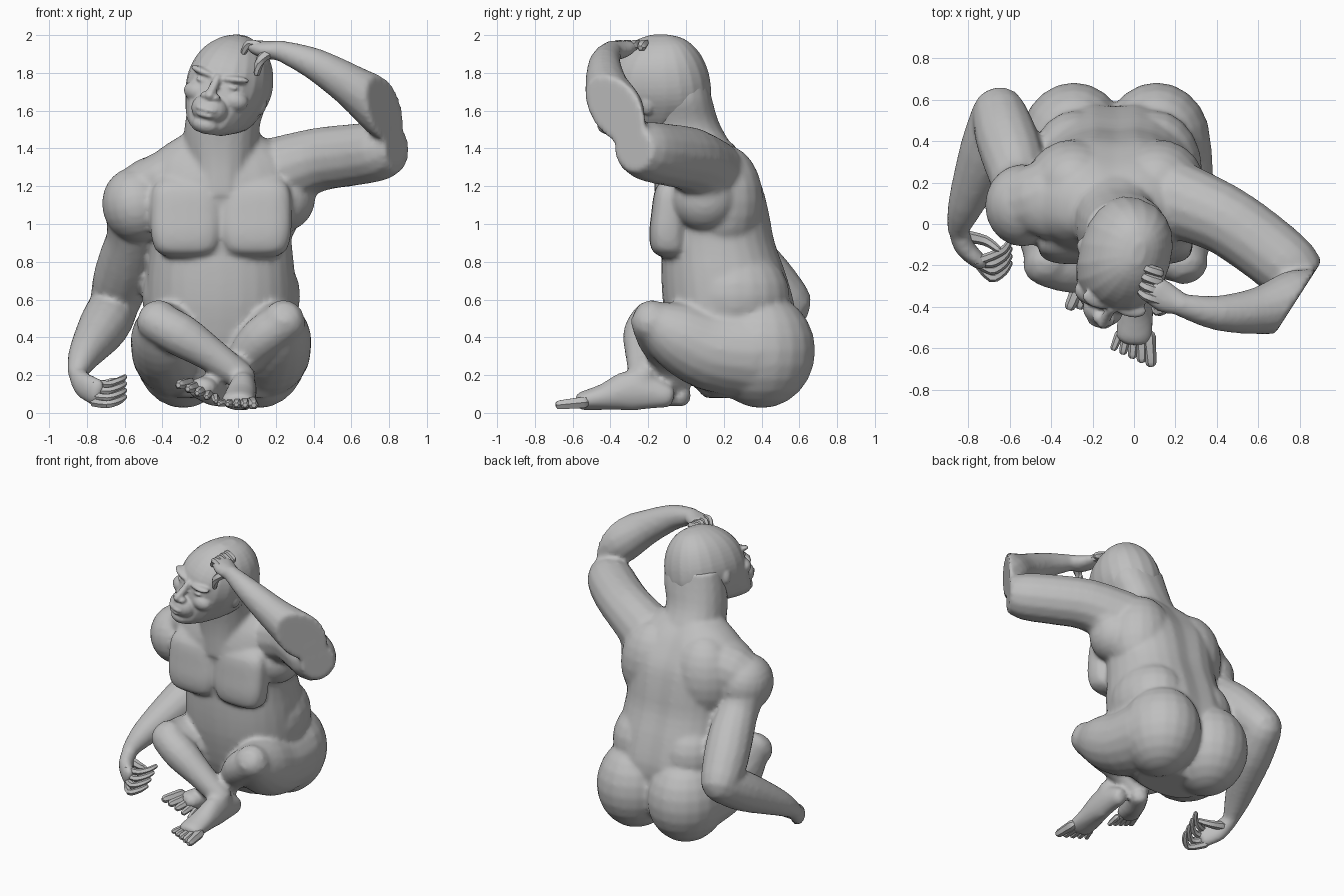
import bpy
import bmesh
import math
from mathutils import Vector, Matrix

cube = bpy.data.objects.get("Cube")
if cube:
    bpy.data.objects.remove(cube)

clay = bpy.data.materials.new("clay grey")
clay.use_nodes = True
clay.diffuse_color = (.52, .52, .52, 1)
clay.node_tree.nodes["Principled BSDF"].inputs["Base Color"].default_value = (.52, .52, .52, 1)
parts = []
MID = -.09  # body centre line


def finish(name, bm, matrix=None):
    if matrix:
        bmesh.ops.transform(bm, matrix=matrix, verts=bm.verts)
    bmesh.ops.recalc_face_normals(bm, faces=bm.faces)
    mesh = bpy.data.meshes.new(name)
    bm.to_mesh(mesh)
    bm.free()
    mesh.materials.append(clay)
    obj = bpy.data.objects.new(name, mesh)
    bpy.context.scene.collection.objects.link(obj)
    parts.append(obj)
    return obj


def blend(name, voxel, rounds):
    """Fuse every part built so far into one soft skin."""
    bm = bmesh.new()
    for part in parts:
        bm.from_mesh(part.data)
        bpy.data.objects.remove(part)
    obj = finish(name, bm)
    remesh = obj.modifiers.new("Fuse", 'REMESH')
    remesh.mode = 'VOXEL'
    remesh.voxel_size = voxel
    remesh.use_smooth_shade = True
    soften = obj.modifiers.new("Soften", 'SMOOTH')
    soften.factor = .5
    soften.iterations = rounds
    parts.clear()


def chop(obj, normal, distance):
    """Slice a part off flat."""
    bm = bmesh.new()
    bm.from_mesh(obj.data)
    normal = Vector(normal).normalized()
    bmesh.ops.bisect_plane(bm, geom=[*bm.verts, *bm.edges, *bm.faces],
                           plane_co=normal * distance, plane_no=normal, clear_outer=True)
    bmesh.ops.holes_fill(bm, edges=[e for e in bm.edges if e.is_boundary])
    bm.to_mesh(obj.data)
    bm.free()


def skin(name, rings, matrix=None):
    """Close a row of rings into one solid."""
    bm = bmesh.new()
    loops = [[bm.verts.new(p) for p in ring] for ring in rings]
    count = len(loops[0])
    for low, high in zip(loops, loops[1:]):
        for i in range(count):
            j = (i + 1) % count
            bm.faces.new((low[i], low[j], high[j], high[i]))
    bm.faces.new(loops[0])
    bm.faces.new(loops[-1])
    return finish(name, bm, matrix)


def spline(points, steps=3):
    """Pass a smooth curve through tuples of any length."""
    pts = [points[0], *points, points[-1]]
    out = []
    for a, b, c, d in zip(pts, pts[1:], pts[2:], pts[3:]):
        for k in range(steps):
            t = k / steps
            out.append([q + t / 2 * (r - p + t * (2*p - 5*q + 4*r - s + t * (3*q - p - 3*r + s)))
                        for p, q, r, s in zip(a, b, c, d)])
    return out + [list(points[-1])]


def limb(name, *points, sides=14, matrix=None):
    """Tube through (x, y, z, half width, half height) with rounded ends."""
    row = spline([p if len(p) == 5 else (*p, p[-1]) for p in points])
    pos = [Vector(p[:3]) for p in row]
    stations = []
    for i, p in enumerate(row):
        d = (pos[min(i + 1, len(pos) - 1)] - pos[max(i - 1, 0)]).normalized()
        stations.append((pos[i], d, p[3], p[4]))

    def cap(station, sign):
        c, d, a, b = station
        return [(c + d * sign * min(a, b) * k, d, a * s, b * s) for k, s in ((.5, .86), (.85, .5))]

    rings = []
    for c, d, a, b in cap(stations[0], -1)[::-1] + stations + cap(stations[-1], 1):
        side = d.cross(Vector((0, 0, 1))).normalized()
        up = side.cross(d)
        angles = [math.tau * k / sides for k in range(sides)]
        rings.append([c + side * a * math.cos(t) + up * b * math.sin(t) for t in angles])
    return skin(name, rings, matrix)


def stack(name, *sections, sides=28, groove=0, power=.88, matrix=None):
    """Level ovals given as (z, centre x, half width, front y, back y)."""
    rings = []
    for z, cx, w, front, back in spline(sections):
        ring = []
        for k in range(sides):
            t = math.tau * k / sides
            c, s = math.cos(t), math.sin(t)
            x = w * math.copysign(abs(c) ** power, c)
            y = (front + back) / 2 + (back - front) / 2 * math.copysign(abs(s) ** power, s)
            if s > 0:
                y -= groove * math.exp(-(x / .07) ** 2)
            ring.append((cx + x, y, z))
        rings.append(ring)
    return skin(name, rings, matrix)


def ball(name, centre, radii, matrix=None, turn=0):
    bm = bmesh.new()
    bmesh.ops.create_uvsphere(bm, u_segments=20, v_segments=12, radius=1)
    local = Matrix.Translation(centre) @ Matrix.Rotation(turn, 4, 'Y') @ Matrix.Diagonal((*radii, 1))
    return finish(name, bm, matrix @ local if matrix else local)


# Torso and neck
stack("torso", (.08, MID, .24, .1, .4), (.25, MID, .37, -.04, .53), (.5, MID, .4, -.11, .59),
      (.7, MID, .395, -.13, .55), (.9, MID, .375, -.13, .48), (1.05, MID, .38, -.14, .45),
      (1.2, MID, .42, -.16, .41), (1.32, MID, .4, -.13, .34), (1.4, MID, .32, -.1, .28),
      (1.47, MID, .21, -.08, .21), groove=.02)
stack("neck", (1.15, MID, .17, -.17, .3), (1.3, MID, .185, -.17, .3), (1.42, MID, .2, -.18, .24),
      (1.54, -.08, .2, -.2, .175), (1.66, -.05, .21, -.2, .14), (1.78, -.04, .19, -.18, .11), sides=18)

# Paired muscles, buttocks and thighs
for side, s in (("right", -1), ("left", 1)):
    x = MID + s * .185
    stack(side + "_chest", (.825, x, .1, -.13, 0), (.86, x, .16, -.18, 0), (.94, x, .185, -.195, 0),
          (1.05, x, .19, -.185, 0), (1.18, x, .18, -.165, 0), (1.24, x, .14, -.12, 0),
          sides=20, power=.65)
    ball(side + "_trapezius", (MID + s * .27, .1, 1.27), (.27, .18, .13), turn=s * .35)
    ball(side + "_back", (MID + s * .2, .2, 1.12), (.23, .21, .3))
    ball(side + "_flank", (MID + s * .19, .26, .62), (.23, .29, .26))
    ball(side + "_buttock", (MID + s * .2, .4, .33), (.26, .285, .305))
    limb(side + "_thigh", (MID + s * .22, .33, .32, .25), (MID + s * .26, .12, .34, .22),
         (MID + s * .3, -.06, .42, .18), (MID + s * .33, -.18, .485, .115), sides=18)

# Crossed shins and feet
limb("right_shin", (-.43, -.19, .48, .11), (-.3, -.22, .41, .115),
     (-.13, -.23, .3, .09), (.02, -.23, .19, .075))
limb("left_shin", (.25, -.18, .48, .11), (.12, -.14, .39, .115),
     (0, -.08, .25, .085), (-.08, -.05, .14, .07))
limb("right_foot", (.04, -.11, .09, .055, .065), (.03, -.28, .12, .07, .11),
     (.01, -.43, .085, .085, .072), (0, -.54, .065, .09, .052))
limb("left_foot", (-.07, -.03, .09, .06, .06), (-.13, -.14, .12, .07, .085),
     (-.19, -.28, .13, .08, .06))

# Lowered right arm
limb("right_deltoid", (-.32, .17, 1.22, .17), (-.45, .12, 1.18, .18), (-.54, .09, 1.11, .17))
ball("right_shoulder", (-.54, .09, 1.1), (.18, .2, .2), turn=-.2)
limb("right_upper_arm", (-.56, .12, 1.08, .15), (-.56, .2, .95, .135),
     (-.585, .32, .82, .15), (-.62, .43, .7, .15), (-.65, .53, .59, .135))
limb("right_forearm", (-.655, .53, .57, .13), (-.71, .35, .46, .135),
     (-.81, .1, .31, .09), (-.85, -.02, .22, .055))
limb("right_palm", (-.85, -.02, .21, .05), (-.82, -.11, .15, .05, .07), (-.75, -.18, .11, .04, .075))

# Raised left arm, flat across the folded elbow
ball("left_armpit", (.24, .1, 1.14), (.17, .18, .18))
upper = limb("left_upper_arm", (.84, -.3, 1.43, .11), (.76, -.22, 1.39, .155), (.6, -.09, 1.365, .165),
             (.42, .03, 1.34, .17), (.2, .12, 1.27, .19))
fore = limb("left_forearm", (.86, -.34, 1.53, .13), (.77, -.375, 1.61, .15), (.6, -.42, 1.73, .115),
            (.4, -.43, 1.85, .085), (.22, -.39, 1.92, .055))
for piece in (upper, fore):
    chop(piece, (.84, -.54, 0), .86)
limb("left_palm", (.24, -.39, 1.92, .05), (.16, -.36, 1.92, .075, .05), (.1, -.32, 1.935, .075, .04))
blend("body", .016, 5)

# Tilted head and face
head = (Matrix.Translation((-.04, -.13, 1.735)) @ Matrix.Rotation(-.27, 4, 'Z')
        @ Matrix.Rotation(.24, 4, 'Y'))
stack("skull", (-.26, 0, .07, -.33, -.1), (-.21, 0, .15, -.34, .15), (-.1, 0, .2, -.32, .25),
      (0, 0, .22, -.3, .26), (.1, 0, .205, -.27, .24), (.18, 0, .165, -.21, .2),
      (.24, 0, .1, -.13, .14), (.27, 0, .03, -.05, .06), sides=20, matrix=head)
ball("muzzle", (0, -.3, -.13), (.1, .085, .08), head)
ball("chin", (0, -.3, -.215), (.075, .065, .05), head)
limb("nose_bridge", (0, -.29, .04, .022), (0, -.325, -.01, .026), (0, -.365, -.055, .03),
     sides=6, matrix=head)
ball("upper_lip", (0, -.37, -.132), (.06, .025, .016), head)
ball("lower_lip", (0, -.365, -.162), (.05, .025, .017), head)
for side, s in (("right", -1), ("left", 1)):
    ball(side + "_nostril", (s * .03, -.345, -.062), (.025, .03, .02), head)
    ball(side + "_brow", (s * .08, -.26, .05), (.085, .045, .022), head, s * -.15)
    ball(side + "_eye", (s * .08, -.275, .008), (.04, .02, .012), head)
    ball(side + "_cheek", (s * .09, -.235, -.06), (.09, .065, .06), head)
    ball(side + "_ear", (s * .2, -.03, -.06), (.025, .035, .055), head)
blend("head", .009, 3)


# Toes and fingers
def toes(name, tip, ahead, flip, lift):
    tip, ahead = Vector(tip), Vector(ahead).normalized()
    across = ahead.cross(Vector((0, 0, 1))) * flip + Vector((0, 0, lift))
    for i in range(5):
        base = tip + across * (i - 2) * .036
        end = base + ahead * (.12 - .014 * i) + across * (i - 2) * .01
        r = .034 - .003 * i
        limb(f"{name}_toe_{i + 1}", (*base, r), (*end, r * .8), sides=6)


toes("right", (0, -.54, .055), (-.08, -1, -.1), 1, 0)
toes("left", (-.19, -.3, .12), (-.25, -1, -.15), -1, -.5)
for i in range(4):
    y, z = -.25 + .035 * i, .055 + .035 * i
    limb(f"right_finger_{i + 1}", (-.76, -.18, z, .024), (-.69, y - .01, z - .01, .022),
         (-.63, y + .02, z + .01, .02), (-.6, y + .06, z + .03, .014), sides=6)
    y = -.39 + .045 * i
    limb(f"left_finger_{i + 1}", (.12, y + .02, 1.94, .026), (.06, y + .04, 1.955, .024),
         (.03, y + .06, 1.91, .016), sides=6)
limb("right_thumb", (-.81, -.06, .16, .03), (-.72, -.08, .15, .025), (-.66, -.12, .17, .018), sides=6)
limb("left_thumb", (.17, -.39, 1.91, .03), (.12, -.42, 1.87, .026), (.1, -.41, 1.8, .018), sides=6)

# Smooth shading with kept creases on the loose digits
bpy.ops.object.select_all(action='DESELECT')
for part in parts:
    part.select_set(True)
bpy.context.view_layer.objects.active = parts[0]
bpy.ops.object.shade_smooth_by_angle(angle=math.radians(40))
